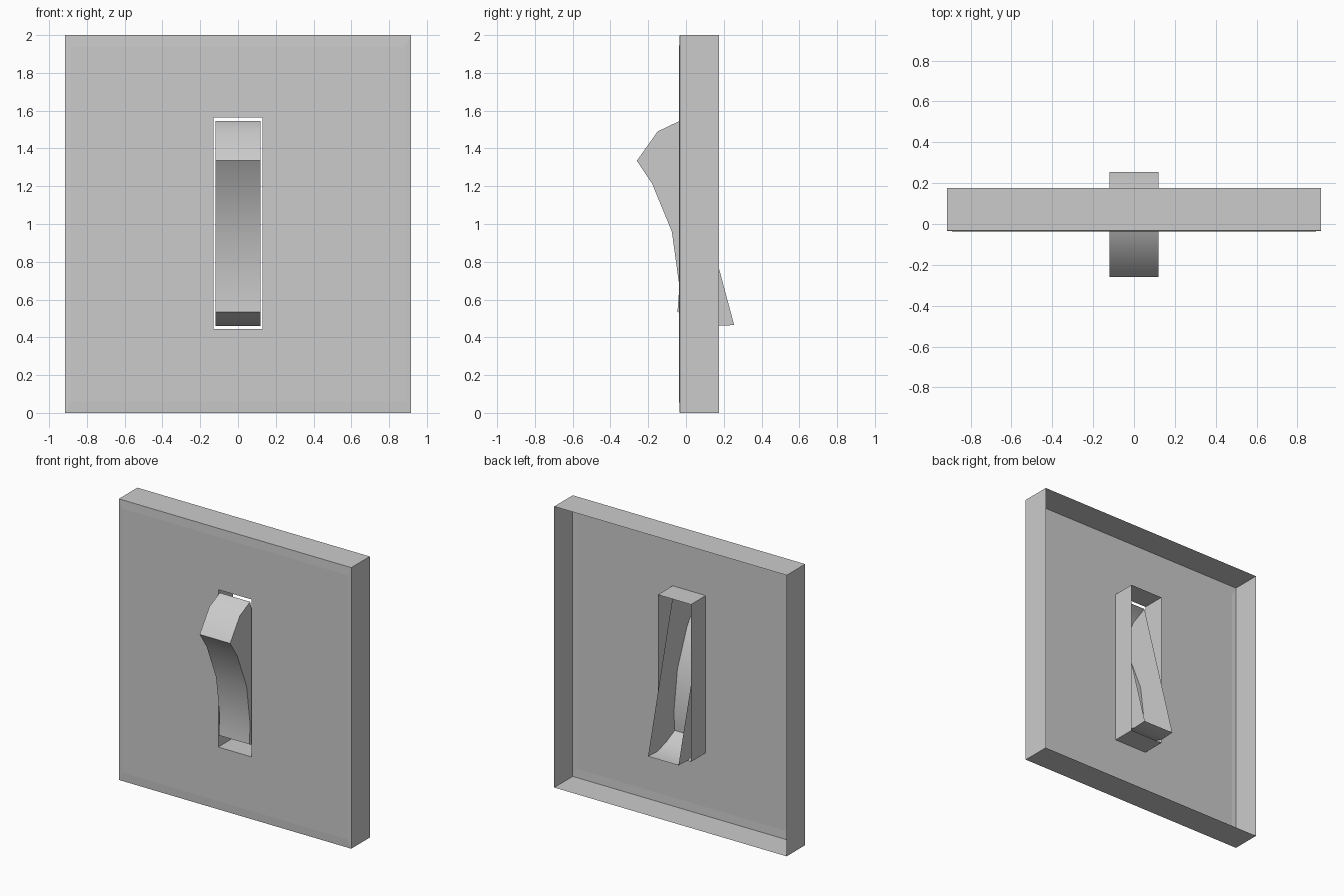
import bpy
import bmesh
import math

cube = bpy.data.objects.get("Cube")
if cube:
    bpy.data.objects.remove(cube, do_unlink=True)

# One plain grey plastic for everything
grey = bpy.data.materials.new("light_grey_plastic")
grey.use_nodes = True
grey.diffuse_color = (0.6, 0.6, 0.6, 1)
grey.node_tree.nodes["Principled BSDF"].inputs["Base Color"].default_value = (0.6, 0.6, 0.6, 1)


def finish(bm, name):
    mesh = bpy.data.meshes.new(name)
    bm.to_mesh(mesh)
    bm.free()
    mesh.materials.append(grey)
    obj = bpy.data.objects.new(name, mesh)
    bpy.context.collection.objects.link(obj)
    return obj


def rectangle(bm, half_width, bottom, top, y):
    corners = ((-half_width, bottom), (half_width, bottom), (half_width, top), (-half_width, top))
    return [bm.verts.new((x, y, z)) for x, z in corners]


# Wall plate: open-backed shell, from the back rim round the front into the slot collar
bm = bmesh.new()
rings = [rectangle(bm, *ring) for ring in (
    (0.915, 0, 2, 0.175),
    (0.915, 0, 2, -0.033),
    (0.885, 0.06, 1.94, -0.036),
    (0.13, 0.445, 1.565, -0.036),
    (0.13, 0.445, 1.565, 0.13),
)]
for outer, inner in zip(rings, rings[1:]):
    for i in range(4):
        j = (i + 1) % 4
        bm.faces.new((outer[i], outer[j], inner[j], inner[i]))
finish(bm, "wall_plate")

# Rocker: curved side profile (y, z) swept across the slot, open at the back
profile = [(-0.035, 1.545), (-0.15, 1.49), (-0.26, 1.335), (-0.18, 1.215),
           (-0.075, 0.96), (-0.035, 0.67), (-0.045, 0.535),
           (0.05, 0.49), (0.15, 0.46), (0.255, 0.465)]
bm = bmesh.new()
right, left = [[bm.verts.new((x, y, z)) for y, z in profile] for x in (-0.12, 0.12)]
for i in range(len(profile) - 1):
    bm.faces.new((right[i], right[i + 1], left[i + 1], left[i]))
bm.faces.new(left)
bm.faces.new(right[::-1])
rocker = finish(bm, "rocker_switch")
bpy.ops.object.select_all(action="DESELECT")
rocker.select_set(True)
bpy.context.view_layer.objects.active = rocker
bpy.ops.object.shade_smooth_by_angle(angle=math.radians(35))
